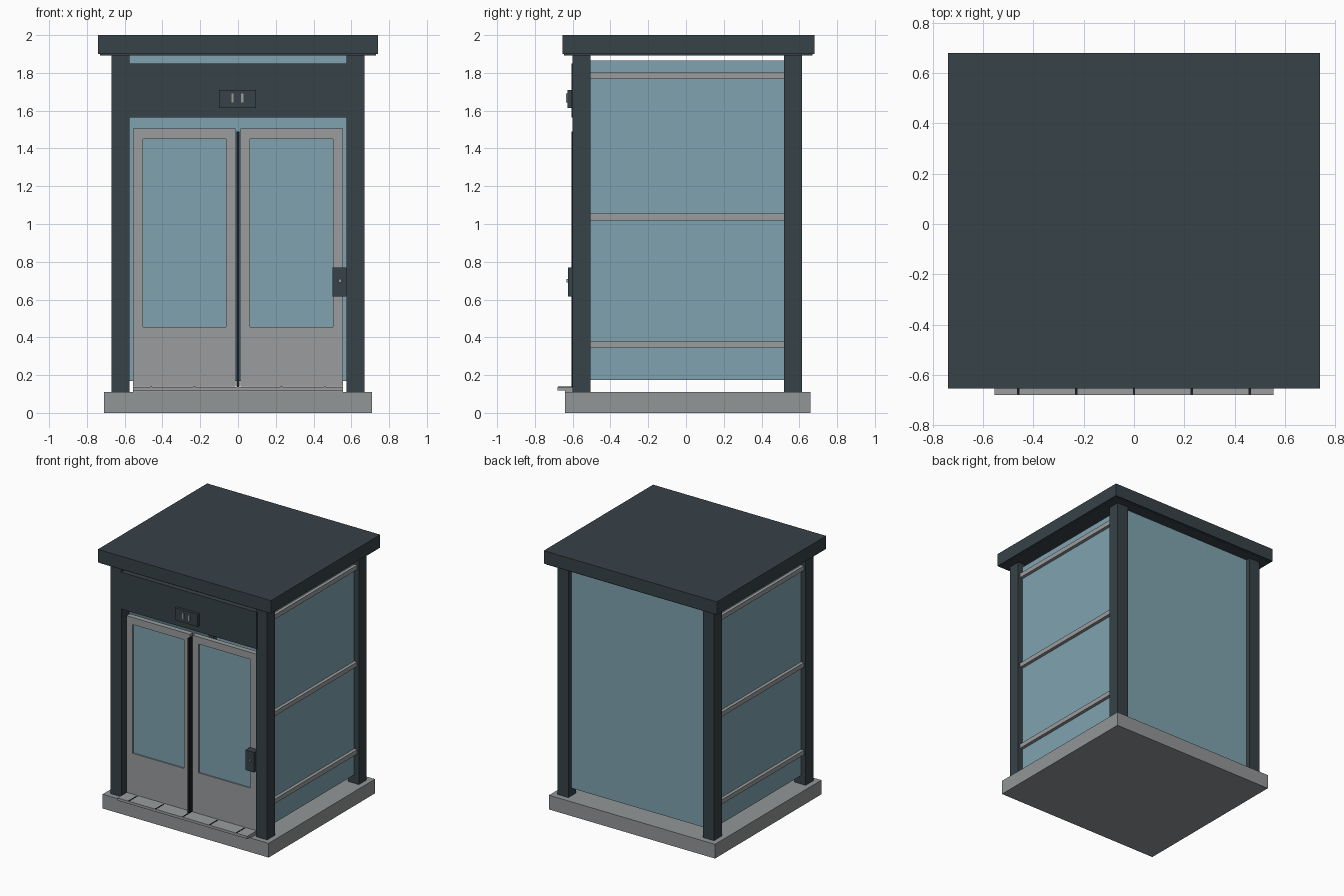
import bpy, bmesh
from mathutils import Matrix, Vector

cube = bpy.data.objects.get("Cube")
if cube:
    bpy.data.objects.remove(cube, do_unlink=True)


def material(name, rgb):
    m = bpy.data.materials.new(name)
    m.use_nodes = True
    colour = (*rgb, 1)
    m.diffuse_color = colour
    node = next(n for n in m.node_tree.nodes if n.type == "BSDF_PRINCIPLED")
    node.inputs["Base Color"].default_value = colour
    return m


dark = material("dark slate", (0.038, 0.054, 0.064))
glass = material("blue glass", (0.215, 0.365, 0.43))
steel = material("brushed steel", (0.32, 0.335, 0.34))
stone = material("grey stone", (0.29, 0.305, 0.31))
black = material("black rubber", (0.01, 0.012, 0.015))


def boxes(name, mat, *ranges):
    """One object made of boxes, each given as x, y and z ranges."""
    bm = bmesh.new()
    for box in ranges:
        size = Vector([b - a for a, b in box])
        mid = Vector([(a + b) / 2 for a, b in box])
        bmesh.ops.create_cube(bm, size=1, matrix=Matrix.LocRotScale(mid, None, size))
    mesh = bpy.data.meshes.new(name)
    bm.to_mesh(mesh)
    bm.free()
    mesh.materials.append(mat)
    obj = bpy.data.objects.new(name, mesh)
    bpy.context.collection.objects.link(obj)
    return obj


def span(centre, width):
    return (centre - width / 2, centre + width / 2)


def sided(r, side):
    return tuple(sorted((r[0] * side, r[1] * side)))


# Plinth and roof
boxes("base", stone, ((-0.71, 0.71), (-0.64, 0.66), (0, 0.11)))
boxes("roof", dark, ((-0.74, 0.74), (-0.655, 0.68), (1.9, 2)))
boxes("roof_underside", dark, ((-0.73, 0.73), (-0.645, 0.67), (1.893, 1.9)))

# Posts, side glass, side rails and doors, one set per side
for side, label in ((1, "left"), (-1, "right")):
    for y, place in (((-0.6, -0.505), "front"), ((0.52, 0.615), "back")):
        boxes(f"{place}_{label}_post", dark, (sided((0.575, 0.67), side), y, (0.11, 1.9)))

    boxes(f"{label}_glass", glass, (sided((0.61, 0.63), side), (-0.505, 0.52), (0.175, 1.865)))
    boxes(f"{label}_rails", steel,
          *[(sided((0.61, 0.655), side), (-0.505, 0.52), span(z, 0.035))
            for z in (0.36, 1.037, 1.785)])

    depth = (-0.57, -0.53)
    boxes(f"{label}_door_frame", steel,
          (sided((0.012, 0.063), side), depth, (0.14, 1.505)),
          (sided((0.502, 0.555), side), depth, (0.14, 1.505)),
          (sided((0.063, 0.502), side), depth, (0.14, 0.455)),
          (sided((0.063, 0.502), side), depth, (1.45, 1.505)))
    boxes(f"{label}_door_window", glass,
          (sided((0.063, 0.502), side), (-0.56, -0.54), (0.455, 1.45)))

# Back wall and door seal
boxes("back_glass", glass, ((-0.575, 0.575), (0.56, 0.58), (0.17, 1.893)))
boxes("door_seal", black, ((-0.007, 0.007), (-0.605, -0.54), (0.14, 1.49)))

# Header with indicator
boxes("header", dark, ((-0.585, 0.585), (-0.607, -0.56), (1.565, 1.85)))
boxes("indicator_panel", dark, ((-0.1, 0.095), (-0.628, -0.607), (1.615, 1.71)))
boxes("indicator_lamps", steel,
      *[(span(x, 0.012), (-0.635, -0.628), (1.643, 1.69)) for x in (-0.029, 0.023)])

# Call box with button
boxes("call_box", dark, ((0.5, 0.575), (-0.624, -0.57), (0.615, 0.77)))
boxes("call_button", steel, (span(0.54, 0.014), (-0.633, -0.624), span(0.7, 0.018)))

# Door sill with dark grooves
boxes("sill", steel,
      ((-0.555, 0.555), (-0.68, -0.53), (0.118, 0.138)),
      ((-0.555, 0.555), (-0.64, -0.53), (0.11, 0.118)))
boxes("sill_grooves", black,
      *[(span(0.23 * i, 0.009), (-0.678, -0.58), (0.134, 0.14)) for i in range(-2, 3)])
